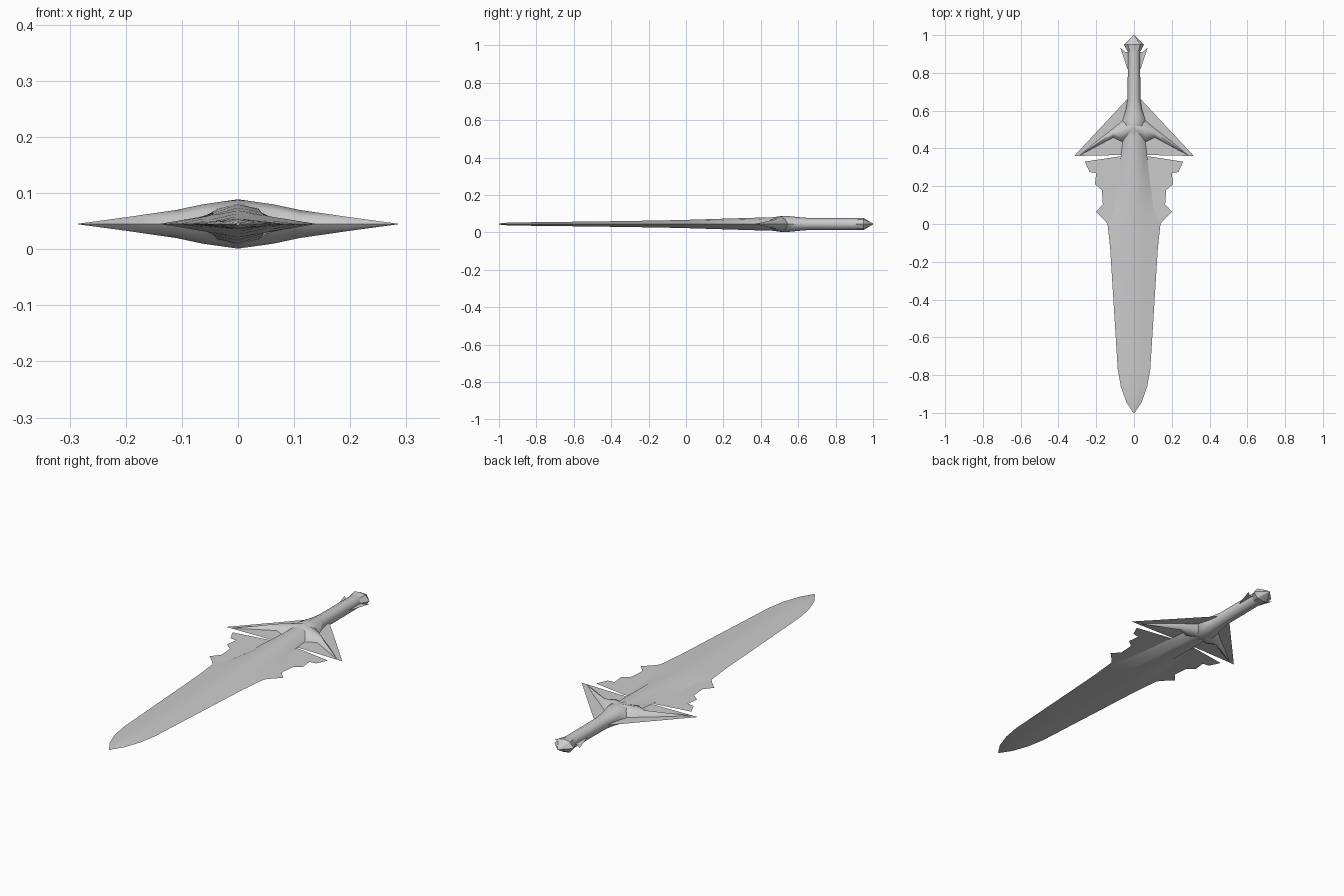
import bpy, bmesh, math

cube = bpy.data.objects.get("Cube")
if cube:
    bpy.data.objects.remove(cube, do_unlink=True)

MID = 0.045  # height of the sword's flat middle plane

steel = bpy.data.materials.new("steel grey")
steel.use_nodes = True
GREY = (0.6, 0.6, 0.6, 1)
steel.diffuse_color = GREY
steel.node_tree.nodes["Principled BSDF"].inputs["Base Color"].default_value = GREY


def finish(name, bm, smooth=None):
    bmesh.ops.remove_doubles(bm, verts=bm.verts, dist=0.0002)
    bmesh.ops.recalc_face_normals(bm, faces=bm.faces)
    me = bpy.data.meshes.new(name)
    bm.to_mesh(me)
    bm.free()
    me.materials.append(steel)
    ob = bpy.data.objects.new(name, me)
    bpy.context.collection.objects.link(ob)
    if smooth:
        bpy.ops.object.select_all(action='DESELECT')
        ob.select_set(True)
        bpy.context.view_layer.objects.active = ob
        bpy.ops.object.shade_smooth_by_angle(angle=math.radians(smooth))
    return ob


def ring(a, b):
    """Eight-sided unit section; (a, b) places the shoulder points."""
    return [(1, 0), (a, b), (0, 1), (-a, b), (-1, 0), (-a, -b), (0, -1), (a, -b)]


def loft(name, sections, place, smooth):
    """Skin a list of (half width, half height, a, b, station) sections."""
    bm = bmesh.new()
    rings = []
    for s in sections:
        w, h, a, b = s[:4]
        rings.append([bm.verts.new(place(u * w, v * h, s)) for u, v in ring(a, b)])
    for r, q in zip(rings, rings[1:]):
        for i in range(8):
            j = (i + 1) % 8
            bm.faces.new((r[i], r[j], q[j], q[i]))
    bm.faces.new(rings[0])
    bm.faces.new(rings[-1])
    bmesh.ops.dissolve_degenerate(bm, dist=0.0002, edges=bm.edges)
    return finish(name, bm, smooth)


def along_y(u, v, s):
    return (u, s[4], MID + v)


def along_x(u, v, s):
    return (s[4], s[5] + u, MID + v)


def sheets(name, outline):
    """A pair of flat, mirrored plates in the middle plane."""
    bm = bmesh.new()
    for side in (1, -1):
        f = bm.faces.new([bm.verts.new((side * x, y, MID)) for x, y in outline])
        if side < 0:
            f.normal_flip()
    bmesh.ops.triangulate(bm, faces=bm.faces)
    me_ob = finish(name, bm)
    # keep both plates facing up
    for p in me_ob.data.polygons:
        if p.normal.z < 0:
            p.flip()
    return me_ob


# Blade: rounded rib at the guard, opening into a flat diamond section
R = 0.707
loft("blade", [
    (0.060, 0.037, 0.60, 0.75, 0.50),
    (0.062, 0.035, 0.60, 0.75, 0.42),
    (0.085, 0.029, 0.48, 0.72, 0.22),
    (0.108, 0.024, 0.45, 0.66, 0.06),
    (0.140, 0.022, 0.42, 0.60, 0.00),
    (0.126, 0.019, 0.45, 0.56, -0.13),
    (0.106, 0.014, 0.50, 0.50, -0.45),
    (0.086, 0.010, 0.50, 0.50, -0.77),
    (0.070, 0.009, 0.50, 0.50, -0.86),
    (0.040, 0.008, 0.50, 0.50, -0.945),
    (0.003, 0.003, 0.50, 0.50, -1.00),
], along_y, 35)

# Jagged plates beside the base of the blade
sheets("blade_barbs", [
    (0.03, 0.36), (0.085, 0.357), (0.26, 0.33), (0.235, 0.275), (0.20, 0.27),
    (0.207, 0.21), (0.17, 0.18), (0.165, 0.105), (0.20, 0.065), (0.155, 0.02),
    (0.14, 0.0), (0.03, 0.0)])

# Triangular plates behind the guard
sheets("guard_wings", [
    (0.02, 0.66), (0.037, 0.66), (0.317, 0.36), (0.085, 0.365), (0.02, 0.365)])

# Cross guard: both arms sweep forward to points
half = [
    (0.055, 0.044, 0.6, 0.7, 0.0, 0.520),
    (0.055, 0.035, 0.6, 0.7, 0.063, 0.490),
    (0.024, 0.025, 0.6, 0.6, 0.11, 0.482),
    (0.013, 0.012, 0.6, 0.6, 0.20, 0.423),
    (0.0005, 0.0005, 0.6, 0.6, 0.285, 0.365),
]
mirrored = [s[:4] + (-s[4], s[5]) for s in half[:0:-1]]
loft("cross_guard", mirrored + half, along_x, 50)

# Grip, flaring into the guard
loft("grip", [
    (0.030, 0.036, R, R, 0.465),
    (0.060, 0.044, R, R, 0.52),
    (0.060, 0.042, R, R, 0.55),
    (0.042, 0.036, R, R, 0.61),
    (0.034, 0.032, R, R, 0.66),
    (0.032, 0.032, R, R, 0.92),
], along_y, 50)

# Faceted pommel
loft("pommel", [
    (0.032, 0.031, R, R, 0.91),
    (0.053, 0.032, 0.6, 0.8, 0.95),
    (0.002, 0.002, R, R, 1.00),
], along_y, 25)

# Small fins beside the pommel
sheets("pommel_fins", [
    (0.02, 0.82), (0.035, 0.82), (0.072, 0.932), (0.045, 0.91), (0.02, 0.91)])
